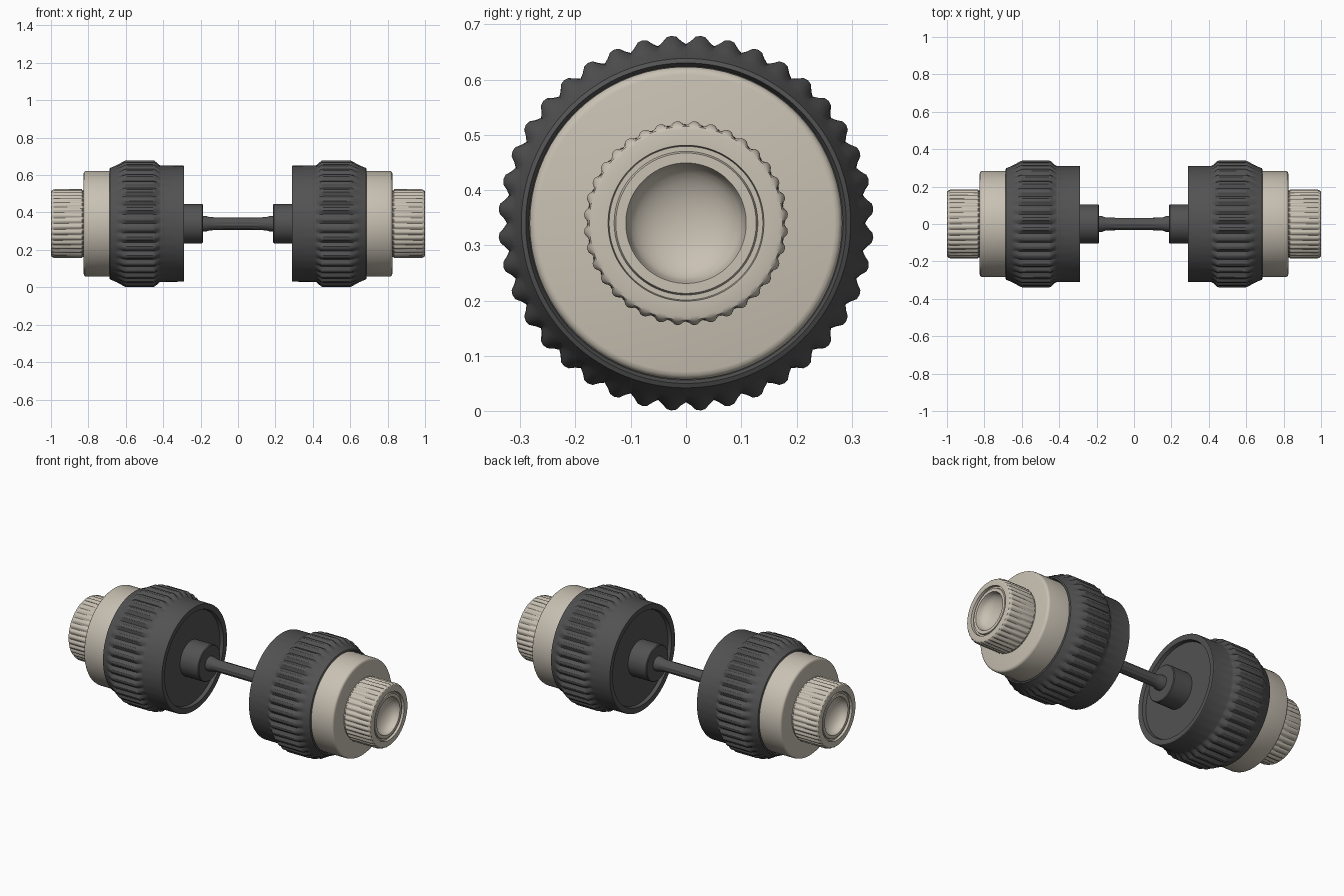
import bpy, bmesh, math

if "Cube" in bpy.data.objects:
    bpy.data.objects.remove(bpy.data.objects["Cube"])

AXIS_Z = 0.34
# groove strength across one tooth pitch: sharp valley, rounded crest
GROOVE = [1, 0.65, 0.12, 0, 0.12, 0.65]


def material(name, color):
    m = bpy.data.materials.new(name)
    m.diffuse_color = (*color, 1)
    m.use_nodes = True
    m.node_tree.nodes["Principled BSDF"].inputs["Base Color"].default_value = m.diffuse_color
    return m


dark = material("dark_grey", (0.085, 0.085, 0.085))
beige = material("beige", (0.58, 0.53, 0.45))


def lathe(name, profile, mat, teeth=12, mirror=True):
    """Spin (x, radius[, groove depth]) points around the x axis."""
    bm = bmesh.new()
    n = teeth * len(GROOVE)
    rings = []
    for x, r, *d in profile:
        depth = d[0] if d else 0
        ring = []
        for i in range(n):
            a = 2 * math.pi * i / n
            rr = r - depth * GROOVE[i % len(GROOVE)]
            ring.append(bm.verts.new((x, rr * math.cos(a), AXIS_Z + rr * math.sin(a))))
        rings.append(ring)
    for p, q in zip(rings, rings[1:]):
        for i in range(n):
            j = (i + 1) % n
            bm.faces.new((p[i], p[j], q[j], q[i]))
    bmesh.ops.remove_doubles(bm, verts=bm.verts, dist=1e-5)
    bmesh.ops.recalc_face_normals(bm, faces=bm.faces)
    me = bpy.data.meshes.new(name)
    bm.to_mesh(me)
    bm.free()
    me.materials.append(mat)
    ob = bpy.data.objects.new(name, me)
    bpy.context.collection.objects.link(ob)
    bpy.ops.object.select_all(action='DESELECT')
    ob.select_set(True)
    bpy.context.view_layer.objects.active = ob
    bpy.ops.object.shade_smooth_by_angle(angle=math.radians(30))
    if mirror:
        ob.modifiers.new("Mirror", 'MIRROR')
    return ob


# thin axle, lightly fluted in the middle
lathe("axle", [(-0.30, 0), (-0.30, 0.042), (-0.17, 0.042), (-0.155, 0.036),
               (-0.12, 0.034), (-0.08, 0.034, 0.003), (0.08, 0.034, 0.003),
               (0.12, 0.034), (0.155, 0.036), (0.17, 0.042), (0.30, 0.042),
               (0.30, 0)], dark, teeth=10, mirror=False)

# inner hub collars
lathe("hub_collar", [(0.32, 0), (0.32, 0.105), (0.192, 0.105), (0.188, 0.101),
                     (0.188, 0)], dark)

# drums with knurled band and recessed inner face
lathe("knurled_drum", [(0.31, 0), (0.31, 0.272), (0.29, 0.277), (0.288, 0.308),
                       (0.291, 0.31), (0.412, 0.311), (0.42, 0.314, 0.002),
                       (0.445, 0.337, 0.016), (0.455, 0.34, 0.016),
                       (0.595, 0.34, 0.016), (0.607, 0.337, 0.014),
                       (0.64, 0.318, 0.003), (0.652, 0.311), (0.684, 0.298),
                       (0.688, 0.29), (0.675, 0.284), (0.675, 0)],
      dark, teeth=40)

# outer beige discs with rounded rim
lathe("outer_disc", [(0.66, 0), (0.66, 0.283), (0.811, 0.283), (0.818, 0.281),
                     (0.823, 0.276), (0.825, 0.269), (0.825, 0)], beige)

# fluted end knobs with stepped rim and dished centre
bowl = [(0.985 - 0.06 * math.cos(t), 0.106 * math.sin(t))
        for t in [math.pi / 2 * k / 8 for k in range(8, -1, -1)]]
lathe("end_knob", [(0.80, 0), (0.80, 0.178), (0.83, 0.178), (0.835, 0.185, 0.008),
                   (0.982, 0.185, 0.008), (0.993, 0.180, 0.003), (0.998, 0.175),
                   (1.0, 0.169), (1.0, 0.141), (0.986, 0.139), (0.986, 0.130),
                   (0.994, 0.127), (0.994, 0.109)] + bowl, beige, teeth=36)
